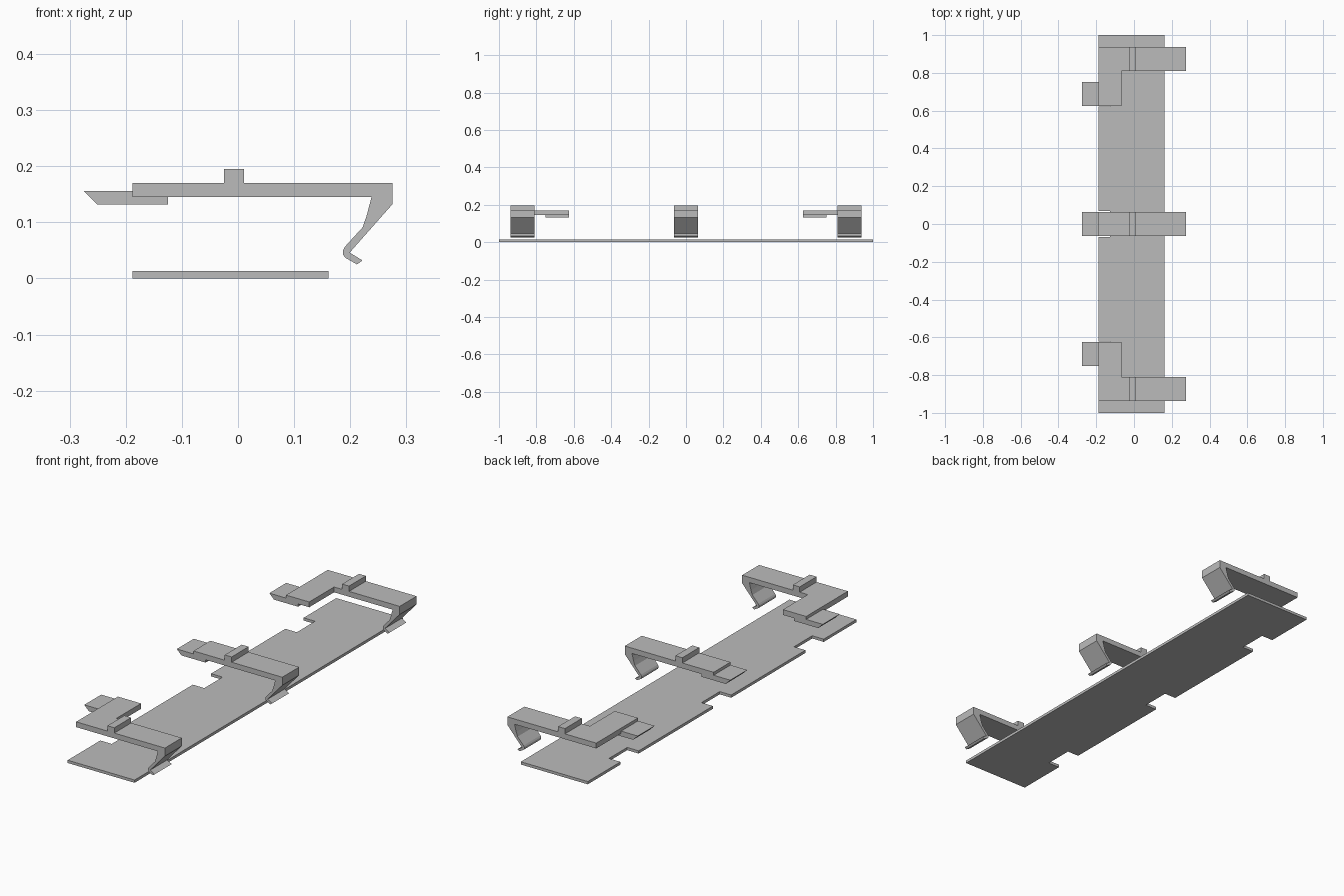
import bpy
import bmesh
from mathutils import Vector

old = bpy.data.objects.get("Cube")
if old:
    bpy.data.objects.remove(old, do_unlink=True)

grey = bpy.data.materials.new("light_grey")
grey.use_nodes = True
grey.diffuse_color = (0.5, 0.5, 0.5, 1)
grey.node_tree.nodes["Principled BSDF"].inputs["Base Color"].default_value = (0.5, 0.5, 0.5, 1)


def extrude(name, points, offset):
    """Make a solid by extruding a closed 3D outline along an offset."""
    bm = bmesh.new()
    face = bm.faces.new([bm.verts.new(p) for p in points])
    result = bmesh.ops.extrude_face_region(bm, geom=[face], use_keep_orig=True)
    moved = [v for v in result["geom"] if isinstance(v, bmesh.types.BMVert)]
    bmesh.ops.translate(bm, verts=moved, vec=Vector(offset))
    bmesh.ops.recalc_face_normals(bm, faces=bm.faces)
    mesh = bpy.data.meshes.new(name)
    bm.to_mesh(mesh)
    bm.free()
    mesh.materials.append(grey)
    obj = bpy.data.objects.new(name, mesh)
    bpy.context.collection.objects.link(obj)
    return obj


def side_part(name, profile, y0, y1):
    return extrude(name, [(x, y0, z) for x, z in profile], (0, y1 - y0, 0))


def flat_part(name, outline, z0, z1):
    return extrude(name, [(x, y, z0) for x, y in outline], (0, 0, z1 - z0))


HALF = 0.063
LEFT, RIGHT = -0.188, 0.161
TAB_CENTRES = (-0.689, 0, 0.689)

# Base plate with a notch below each tab
outline = [(RIGHT, 1), (RIGHT, -1), (LEFT, -1)]
for c in TAB_CENTRES:
    a, b = c - 0.068, c + 0.068
    outline += [(LEFT, a), (LEFT + 0.06, a), (LEFT + 0.06, b), (LEFT, b)]
outline.append((LEFT, 1))
flat_part("base_plate", outline, 0, 0.013)

# Side profile of a clip arm: bar, raised rib and bent spring hook
clip_profile = [
    (LEFT, 0.145), (LEFT, 0.17), (-0.025, 0.17), (-0.025, 0.195),
    (0.011, 0.195), (0.011, 0.17), (0.275, 0.17), (0.275, 0.132),
    (0.199, 0.046), (0.222, 0.032), (0.212, 0.025), (0.191, 0.037),
    (0.187, 0.043), (0.187, 0.050), (0.191, 0.057),
    (0.222, 0.091), (0.229, 0.111), (0.238, 0.145),
]
tab_profile = [(-0.275, 0.156), (-0.125, 0.156), (-0.125, 0.132), (-0.251, 0.132)]

for label, arm_y, tab_y in zip(("front", "middle", "back"), (-0.874, 0, 0.874), TAB_CENTRES):
    side_part(label + "_clip_arm", clip_profile, arm_y - HALF, arm_y + HALF)
    side_part(label + "_latch_tab", tab_profile, tab_y - HALF, tab_y + HALF)
    # End clips step sideways to reach their tabs
    if arm_y:
        s = 1 if arm_y > 0 else -1
        inner, outer = tab_y - s * HALF, arm_y - s * HALF
        flat_part(label + "_arm_step",
                  [(LEFT, inner), (-0.067, inner), (-0.067, outer), (LEFT, outer)],
                  0.145, 0.17)
